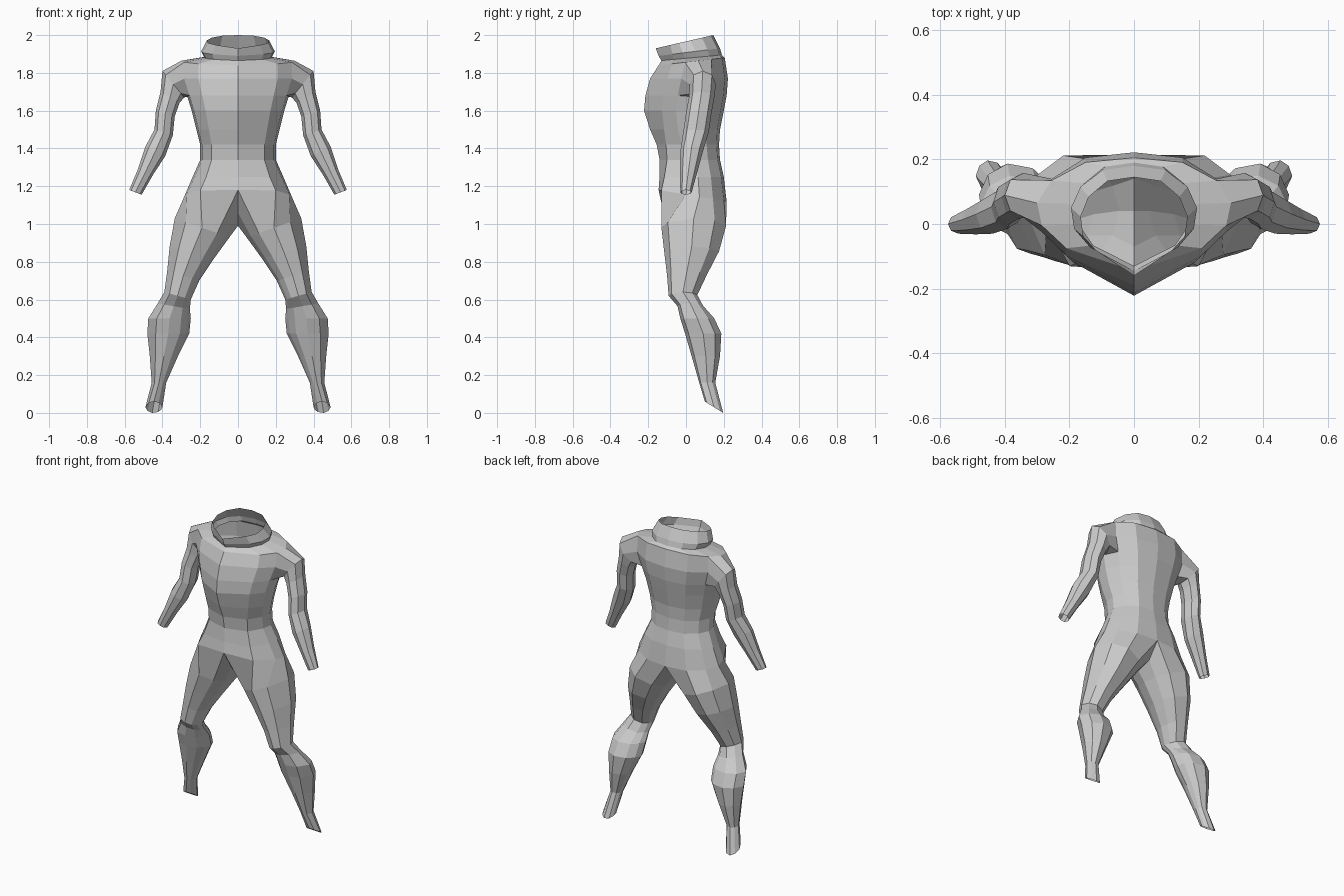
import bpy
import bmesh

cube = bpy.data.objects.get("Cube")
if cube:
    bpy.data.objects.remove(cube, do_unlink=True)

fabric = bpy.data.materials.new("grey_fabric")
fabric.use_nodes = True
GREY = (0.6, 0.6, 0.6, 1.0)
fabric.diffuse_color = GREY
fabric.node_tree.nodes["Principled BSDF"].inputs["Base Color"].default_value = GREY

bm = bmesh.new()


def mix(low, high, u):
    """Blend low..high for u in -1..1."""
    return low + (high - low) * (u + 1) / 2


def loft(lower, upper, closed=False, skip=()):
    """Join two rings of equal length with quads."""
    count = len(lower)
    for i in range(count if closed else count - 1):
        if i not in skip:
            j = (i + 1) % count
            bm.faces.new((lower[i], lower[j], upper[j], upper[i]))


def torso_ring(z, width, front, back, ridge, tilt=0):
    """Half ring from the front centre round the left side to the back centre."""
    shape = ((0, -1), (.7, -ridge), (.95, -.2), (1, .2), (.85, .6), (.5, .92), (0, 1))
    return [bm.verts.new((u * width, mix(front, back, v), z + tilt * v)) for u, v in shape]


def leg_ring(z_in, z_out, x_in, x_out, front, back, tilt=0):
    """Ten-sided ring that starts at the inner front ridge."""
    shape = ((-.55, -.8), (0, -1), (.6, -.8), (1, 0), (.75, .65),
             (.2, 1), (-.5, .85), (-.85, .45), (-1, 0), (-.85, -.45))
    return [bm.verts.new((mix(x_in, x_out, u), mix(front, back, v),
                          mix(z_in, z_out, u) + tilt * v)) for u, v in shape]


def arm_ring(x_in, z_in, x_out, z_out, front, back):
    """Eight-sided ring across the arm, from the inner front round the back."""
    shape = ((-.7, -.7), (-1, 0), (-.7, .7), (0, 1), (.7, .7), (1, 0), (.7, -.7), (0, -1))
    return [bm.verts.new((mix(x_in, x_out, u), mix(front, back, v),
                          mix(z_in, z_out, u))) for u, v in shape]


# Torso from the hips up to the open collar
torso = [torso_ring(*row) for row in (
    (1.15, .285, -.145, .215, .92, -.03),
    (1.25, .24, -.14, .2, .85),
    (1.34, .2, -.14, .18, .75),
    (1.42, .2, -.155, .175, .7),
    (1.5, .22, -.19, .18, .6),
    (1.6, .245, -.222, .2, .55),
    (1.68, .27, -.215, .215, .55),
    (1.77, .3, -.19, .222, .55),
    (1.86, .3, -.145, .205, .6, .02),
    (1.88, .18, -.13, .19, .6, .015),
    (1.91, .195, -.145, .18, .55, .02),
    (1.965, .165, -.16, .145, .5, .035),
)]
ARMPIT, SHOULDER = 6, 8
for i in range(len(torso) - 1):
    loft(torso[i], torso[i + 1], skip=(2, 3) if ARMPIT <= i < SHOULDER else ())

# Leg, starting from the hip line and the crotch seam
crotch = [bm.verts.new((0, y, z)) for y, z in ((.14, 1.02), (.04, .99), (-.07, 1.06))]
upper = torso[0] + crotch
for row in (
    (.93, 1.03, .045, .335, -.13, .212),
    (.82, .88, .125, .362, -.115, .175),
    (.7, .75, .205, .375, -.1, .11),
    (.6, .64, .25, .39, -.092, .06),
    (.55, .58, .255, .425, -.045, .09),
    (.5, .5, .25, .475, -.03, .15),
    (.42, .42, .258, .48, -.005, .187),
    (.3, .3, .318, .467, .03, .18),
    (.16, .16, .38, .457, .07, .155),
    (.03, .03, .4, .49, .1, .197, -.03),
):
    lower = leg_ring(*row)
    loft(lower, upper, closed=True)
    upper = lower

# Arm, starting from the opening between armpit and shoulder
pit, mid, top = torso[ARMPIT:SHOULDER + 1]
inner = pit[2:5] + [mid[4], top[4], top[3], top[2], mid[2]]
for row in (
    (.285, 1.67, .4, 1.81, .02, .158),
    (.31, 1.64, .41, 1.7, .015, .15),
    (.335, 1.57, .435, 1.6, 0, .135),
    (.345, 1.47, .442, 1.5, -.015, .12),
    (.385, 1.36, .49, 1.41, -.03, .09),
    (.45, 1.26, .53, 1.29, -.032, .06),
    (.51, 1.155, .576, 1.18, -.03, .03),
):
    outer = arm_ring(*row)
    loft(inner, outer, closed=True)
    inner = outer

# Remove points left loose inside the arm opening
bmesh.ops.delete(bm, geom=[v for v in bm.verts if not v.link_faces], context='VERTS')

mesh = bpy.data.meshes.new("body_suit")
bm.to_mesh(mesh)
bm.free()
mesh.materials.append(fabric)
suit = bpy.data.objects.new("body_suit", mesh)
bpy.context.collection.objects.link(suit)

# Right half
mirror = suit.modifiers.new("mirror", 'MIRROR')
mirror.use_clip = True
